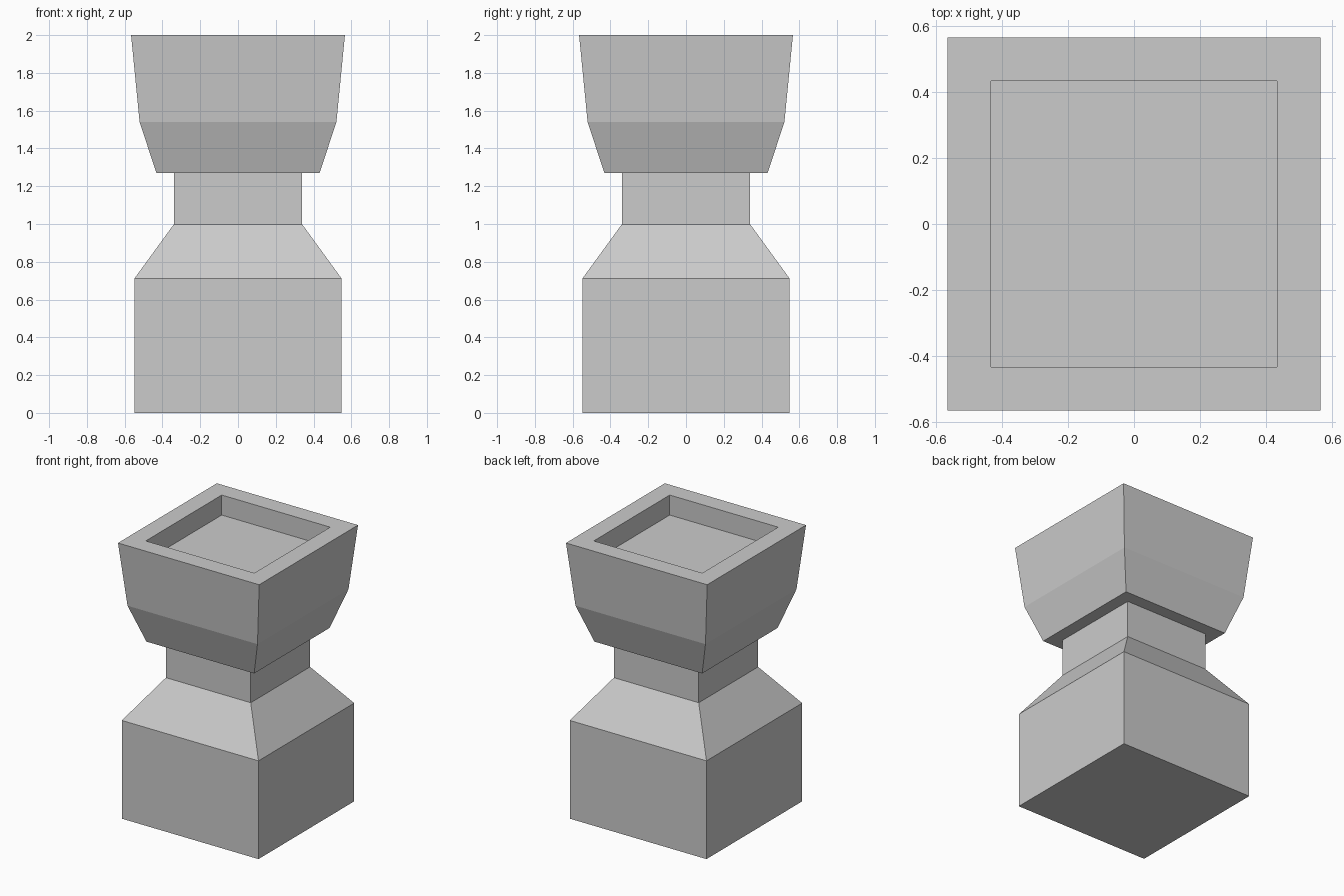
import bpy, bmesh

cube = bpy.data.objects.get("Cube")
if cube:
    bpy.data.objects.remove(cube, do_unlink=True)

# Plain stone grey
stone = bpy.data.materials.new("stone grey")
stone.use_nodes = True
stone.diffuse_color = (0.6, 0.6, 0.6, 1)
stone.node_tree.nodes["Principled BSDF"].inputs["Base Color"].default_value = (0.6, 0.6, 0.6, 1)


def square_loft(name, profile):
    """Stack square rings given as (half width, height), capped at both ends."""
    bm = bmesh.new()
    rings = [[bm.verts.new((sx * r, sy * r, z))
              for sx, sy in ((-1, -1), (1, -1), (1, 1), (-1, 1))]
             for r, z in profile]
    for low, high in zip(rings, rings[1:]):
        for i in range(4):
            j = (i + 1) % 4
            bm.faces.new((low[i], low[j], high[j], high[i]))
    bm.faces.new(rings[0][::-1])
    bm.faces.new(rings[-1])
    bmesh.ops.recalc_face_normals(bm, faces=bm.faces)
    mesh = bpy.data.meshes.new(name)
    bm.to_mesh(mesh)
    bm.free()
    mesh.materials.append(stone)
    obj = bpy.data.objects.new(name, mesh)
    bpy.context.collection.objects.link(obj)
    return obj


# Block base with sloped shoulder and narrow neck
square_loft("pedestal", [(0.548, 0), (0.548, 0.712), (0.34, 0.998), (0.34, 1.27)])

# Flared head with a sunken square basin in the top
square_loft("basin", [(0.432, 1.27), (0.521, 1.54), (0.566, 2.0),
                      (0.435, 2.0), (0.435, 1.855)])
